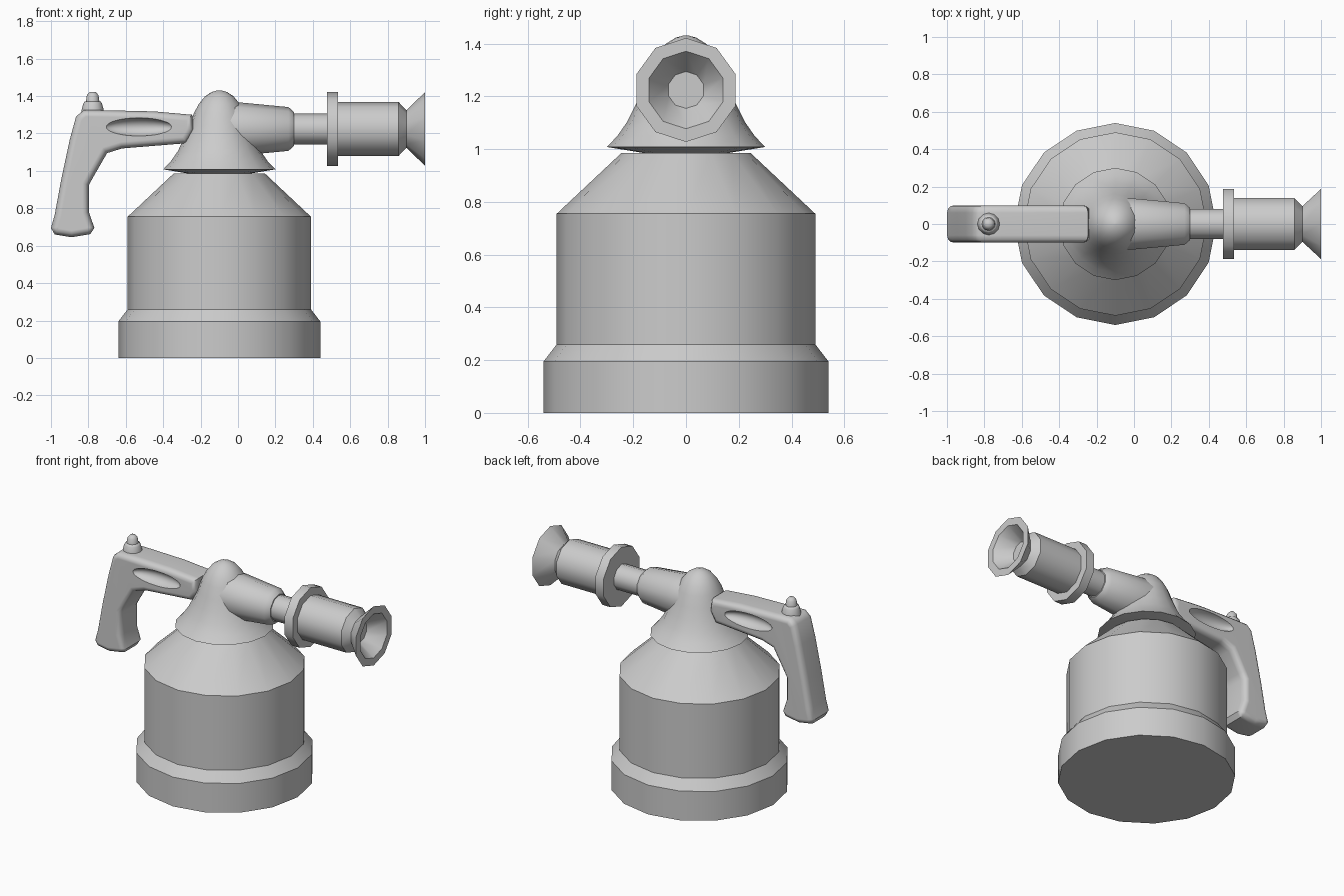
import bpy, bmesh, math
from mathutils import Vector

if "Cube" in bpy.data.objects:
    bpy.data.objects.remove(bpy.data.objects["Cube"])


def finish(bm, name, angle):
    bmesh.ops.remove_doubles(bm, verts=bm.verts[:], dist=1e-5)
    bmesh.ops.recalc_face_normals(bm, faces=bm.faces[:])
    mesh = bpy.data.meshes.new(name)
    bm.to_mesh(mesh)
    bm.free()
    ob = bpy.data.objects.new(name, mesh)
    bpy.context.collection.objects.link(ob)
    if angle:
        smooth(ob, angle)
    return ob


def smooth(ob, angle):
    bpy.ops.object.select_all(action='DESELECT')
    ob.select_set(True)
    bpy.context.view_layer.objects.active = ob
    bpy.ops.object.shade_smooth_by_angle(angle=math.radians(angle))


def skin(bm, rings):
    # joins equal-length point rings and caps both ends
    rings = [[bm.verts.new(p) for p in r] for r in rings]
    n = len(rings[0])
    for a, b in zip(rings, rings[1:]):
        for i in range(n):
            j = (i + 1) % n
            bm.faces.new((a[i], a[j], b[j], b[i]))
    bm.faces.new(rings[0])
    bm.faces.new(rings[-1])


def lathe(name, profile, sides, place, angle):
    # profile holds (radius, height along axis)
    bm = bmesh.new()
    steps = [2 * math.pi * i / sides for i in range(sides)]
    skin(bm, [[place(r * math.cos(t), r * math.sin(t), h) for t in steps]
              for r, h in profile])
    return finish(bm, name, angle)


def upright(x):
    return lambda u, v, h: (x + u, v, h)


def sideways(u, v, h):
    return (h, v, 1.224 + u)


# Tank, and the flared head on top of it
lathe("tank", [(.54, 0), (.54, .195), (.49, .26), (.49, .755), (.245, .985)],
      16, upright(-.10), 30)
lathe("head", [(.13, .98), (.30, 1.008), (.26, 1.05), (.222, 1.105), (.19, 1.17),
               (.16, 1.24), (.135, 1.31), (.108, 1.36), (.075, 1.40),
               (.04, 1.422), (.008, 1.431)], 16, upright(-.10), 40)

# Nozzle parts along x, ten sided
lathe("nozzle_cone", [(.145, -.06), (.142, .01), (.117, .27), (.09, .30)],
      10, sideways, 40)
lathe("nozzle_tube", [(.083, .28), (.083, .50)], 10, sideways, 40)
lathe("nozzle_flange", [(.197, .475), (.197, .535)], 10, sideways, 40)
lathe("burner", [(.145, .52), (.145, .858), (.10, .90), (.197, 1.0), (.147, 1.0),
                 (.07, .90)], 10, sideways, 40)

# Handle: rounded slab from a side outline
outline = [Vector(p) for p in (
    (-.245, 1.30), (-.45, 1.318), (-.71, 1.324), (-.825, 1.325), (-.866, 1.29),
    (-.90, 1.165), (-.946, .95), (-.98, .765), (-1.0, .695), (-.98, .66),
    (-.89, .645), (-.79, .662), (-.768, .695), (-.797, .78), (-.797, .925),
    (-.775, .965), (-.70, 1.095), (-.62, 1.12), (-.275, 1.148), (-.235, 1.22))]


def inset(points, d):
    result = []
    for i, p in enumerate(points):
        e1 = (p - points[i - 1]).normalized()
        e2 = (points[(i + 1) % len(points)] - p).normalized()
        n1, n2 = Vector((-e1.y, e1.x)), Vector((-e2.y, e2.x))
        result.append(p + (n1 + n2) * d / (1 + n1.dot(n2)))
    return result


half = [(-.10, .035), (-.095, .018), (-.083, .006), (-.06, 0)]
layers = half + [(-y, d) for y, d in reversed(half)]
bm = bmesh.new()
skin(bm, [[(p.x, y, p.y) for p in inset(outline, d)] for y, d in layers])
handle = finish(bm, "handle", 0)

# Finger recess scooped from both sides
for side in (-1, 1):
    bpy.ops.mesh.primitive_uv_sphere_add(segments=24, ring_count=16, radius=1,
                                         location=(-.53, side * .115, 1.235))
    cutter = bpy.context.object
    cutter.scale = (.18, .065, .05)
    cutter.hide_render = True
    bpy.context.view_layer.objects.active = handle
    mod = handle.modifiers.new("recess", 'BOOLEAN')
    mod.operation = 'DIFFERENCE'
    mod.solver = 'EXACT'
    mod.object = cutter
    bpy.ops.object.modifier_apply(modifier=mod.name)
    bpy.data.objects.remove(cutter)
smooth(handle, 42)
handle.modifiers.new("even_shading", 'WEIGHTED_NORMAL').keep_sharp = True

# Button on the handle
lathe("button", [(.062, 1.31), (.058, 1.33), (.05, 1.36), (.043, 1.37),
                 (.036, 1.372), (.031, 1.405), (.016, 1.422)], 12, upright(-.777), 50)
